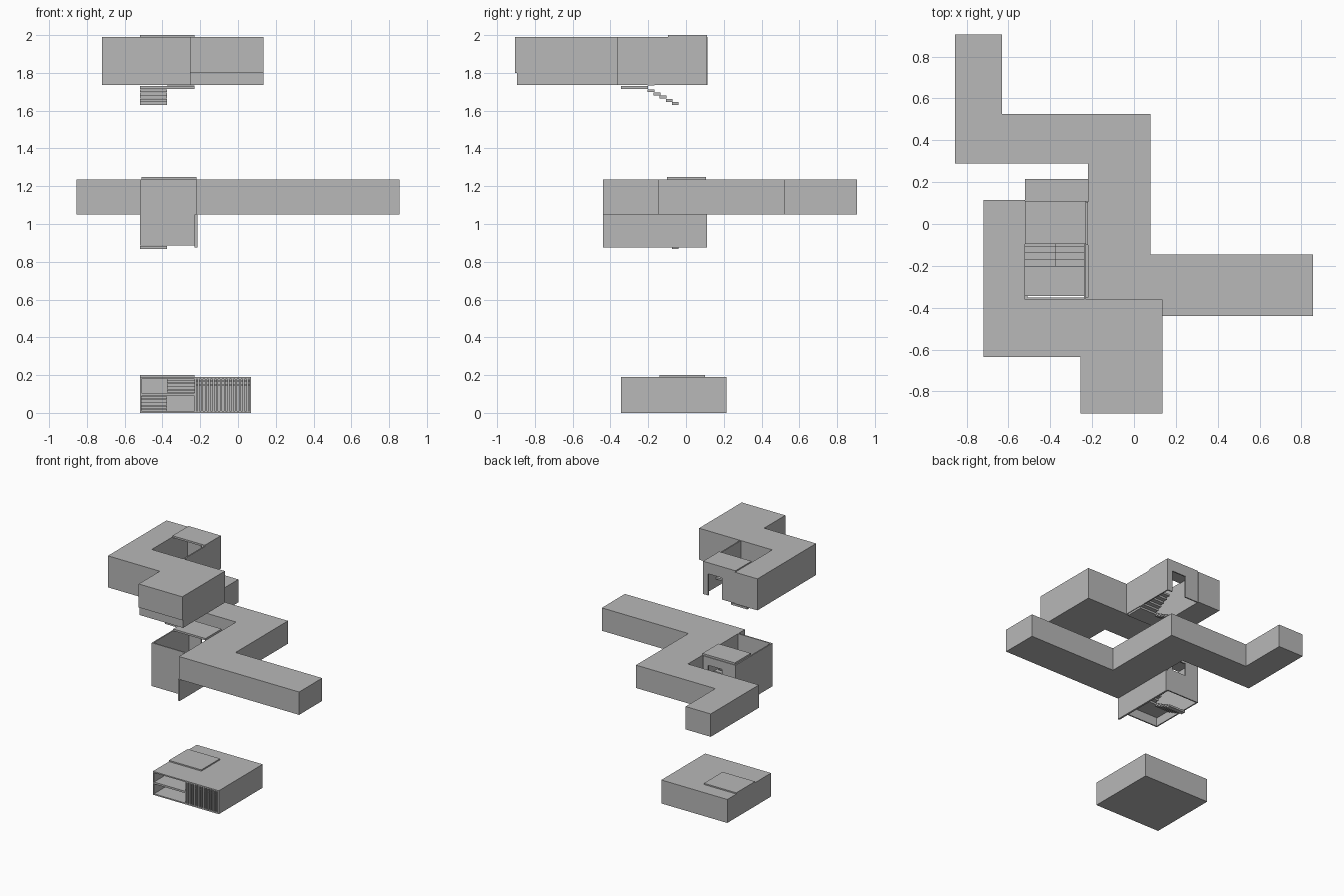
import bpy
import bmesh

old = bpy.data.objects.get("Cube")
if old:
    bpy.data.objects.remove(old, do_unlink=True)

grey = bpy.data.materials.new("plain_grey")
grey.use_nodes = True
colour = (0.48, 0.48, 0.48, 1)
grey.diffuse_color = colour
grey.node_tree.nodes["Principled BSDF"].inputs["Base Color"].default_value = colour


def prism(name, outline, low, high):
    """Extrude a plan outline between two heights."""
    mesh = bpy.data.meshes.new(name)
    bm = bmesh.new()
    face = bm.faces.new([bm.verts.new((x, y, low)) for x, y in outline])
    top = bmesh.ops.extrude_face_region(bm, geom=[face])["geom"]
    verts = [v for v in top if isinstance(v, bmesh.types.BMVert)]
    bmesh.ops.translate(bm, verts=verts, vec=(0, 0, high - low))
    bmesh.ops.recalc_face_normals(bm, faces=bm.faces)
    bm.to_mesh(mesh)
    bm.free()
    mesh.materials.append(grey)
    obj = bpy.data.objects.new(name, mesh)
    bpy.context.collection.objects.link(obj)
    return obj


def box(name, x0, x1, y0, y1, z0, z1):
    return prism(name, [(x0, y0), (x1, y0), (x1, y1), (x0, y1)], z0, z1)


# Shared stair core dimensions
LEFT, MID, RIGHT = -0.52, -0.375, -0.23
FRONT, BACK = -0.36, 0.11
WALL = 0.01
TREAD, RISE, STEPS = 0.032, 0.017, 5


def staircase(level, landing_z):
    """Front landing with one flight down and one flight up, both going back."""
    land_back = -0.2
    box(level + "_landing", LEFT, RIGHT, -0.345, land_back,
        landing_z - 0.015, landing_z)
    for i in range(STEPS):
        y = land_back + i * TREAD
        for flight, x0, x1, sign in (("down", LEFT, MID, -1), ("up", MID, RIGHT, 1)):
            z = landing_z + sign * (i + 1) * RISE
            box(f"{level}_{flight}_step", x0, x1, y - 0.003, y + TREAD, z - 0.015, z)


def back_wall(level, z0, z1, sill, head):
    """Rear core wall with an opening."""
    open_left, open_right = -0.4, -0.275
    y0 = BACK - WALL
    box(level + "_jamb_wide", LEFT, open_left, y0, BACK, z0, z1)
    box(level + "_jamb_narrow", open_right, RIGHT, y0, BACK, z0, z1)
    box(level + "_lintel", open_left, open_right, y0, BACK, head, z1)
    if sill > z0:
        box(level + "_sill", open_left, open_right, y0, BACK, z0, sill)


def storey(level, outline, z0, z1):
    prism(level + "_body", outline, z0, z1 - WALL)
    prism(level + "_roof", outline, z1 - WALL, z1)


# Lower storey: shell open at the front over the stairs
X1, Y0, Y1, H = 0.07, -0.345, 0.215, 0.19
box("lower_floor", LEFT, X1, Y0, Y1, 0, WALL)
box("lower_roof", LEFT, X1, Y0, Y1, H - WALL, H)
box("lower_back_wall", LEFT, X1, Y1 - WALL, Y1, WALL, H - WALL)
box("lower_left_wall", LEFT, LEFT + WALL, Y0, Y1 - WALL, WALL, H - WALL)
box("lower_right_wall", X1 - WALL, X1, Y0, Y1 - WALL, WALL, H - WALL)
box("lower_divider", RIGHT, RIGHT + WALL, Y0, Y1 - WALL, WALL, H - WALL)
box("lower_roof_slab", LEFT, RIGHT, -0.14, 0.1, H, H + WALL)
box("lower_door", -0.36, -0.32, 0.198, 0.205, WALL, 0.1)
staircase("lower", 0.105)

# Slatted screen at the front of the lower storey
box("screen_backing", RIGHT + WALL, X1 - WALL, -0.305, -0.295, WALL, H - WALL)
slats = 14
pitch = (X1 - RIGHT - 2 * WALL) / slats
for i in range(slats):
    x = RIGHT + WALL + (i + 0.5) * pitch
    box("screen_slat", x - 0.005, x + 0.005, Y0, -0.33, WALL, H - WALL)
for z in (0.145, 0.165):
    box("screen_rail", RIGHT + WALL, X1 - WALL, -0.335, -0.325, z, z + 0.006)

# Middle storey: zigzag wing
storey("middle", [(-0.22, -0.44), (0.855, -0.44), (0.855, -0.145), (0.08, -0.145),
                  (0.08, 0.525), (-0.63, 0.525), (-0.63, 0.905), (-0.855, 0.905),
                  (-0.855, 0.29), (-0.22, 0.29)], 1.05, 1.235)

# Middle stair core hanging below the wing
bottom, top = 0.885, 1.235
box("middle_core_left_wall", LEFT, LEFT + WALL, FRONT, BACK, bottom, top)
box("middle_core_front_wall", LEFT, RIGHT + WALL, FRONT, FRONT + WALL, bottom, top)
box("middle_core_right_wall", RIGHT, -0.215, -0.44, BACK, 0.875, 1.05)
box("middle_core_slab", LEFT + WALL, RIGHT + WALL, -0.1, 0.105, top, top + 0.015)
back_wall("middle", bottom, top, 1.07, 1.17)
staircase("middle", 0.968)

# Upper storey: block notched around the stair core
storey("upper", [(-0.72, -0.635), (-0.255, -0.635), (-0.255, -0.895), (0.135, -0.895),
                 (0.135, FRONT), (LEFT, FRONT), (LEFT, 0.115), (-0.72, 0.115)],
       1.735, 1.99)
box("upper_front_fascia", -0.255, 0.135, -0.905, -0.895, 1.8, 1.99)

# Upper stair core
box("upper_core_right_wall", RIGHT - WALL, RIGHT, FRONT, BACK, 1.735, 1.99)
box("upper_core_slab", LEFT, RIGHT, -0.095, 0.11, 1.985, 2)
back_wall("upper", 1.735, 1.99, 1.735, 1.91)
staircase("upper", 1.73)
